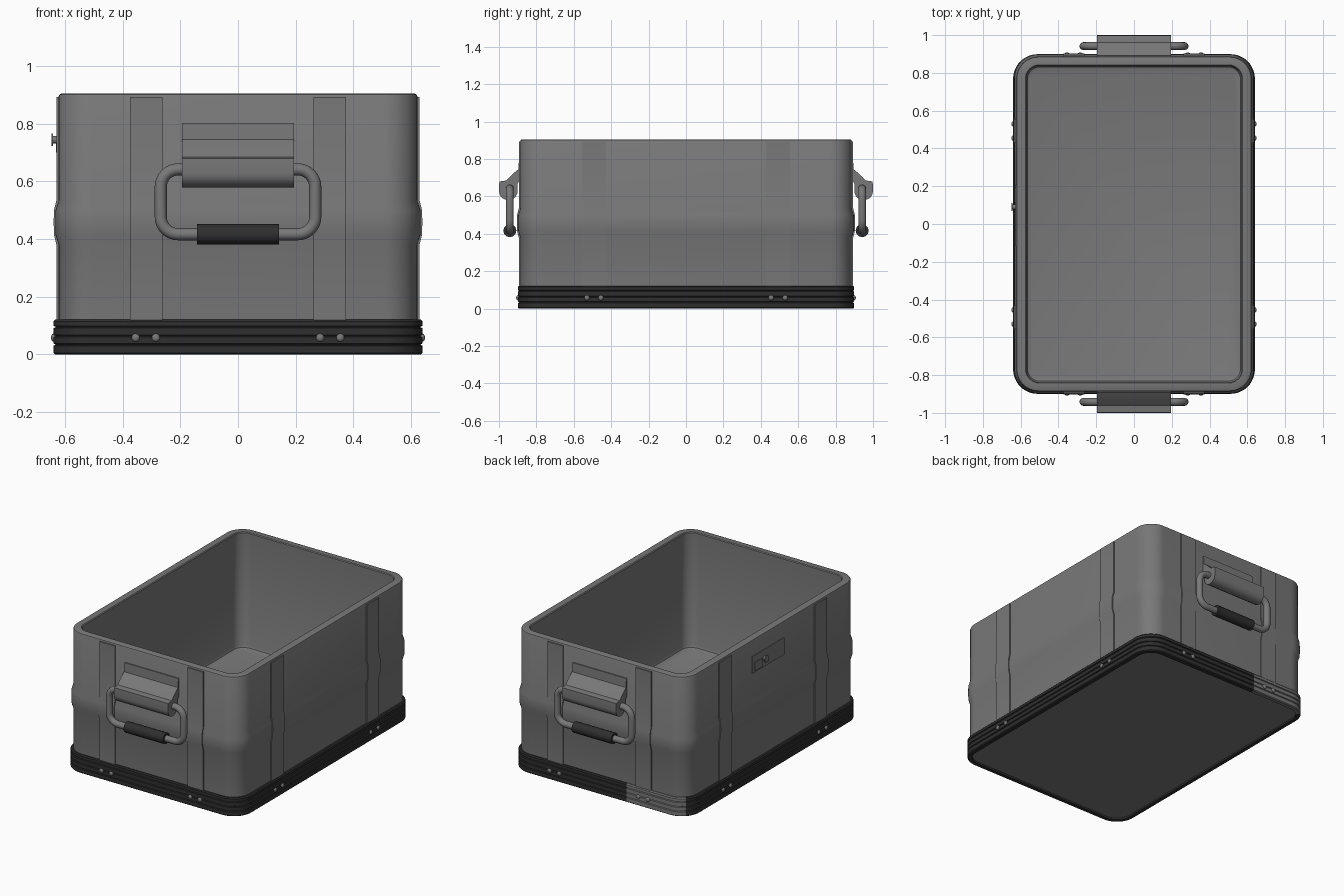
import bpy, bmesh, math
from mathutils import Matrix, Vector

if "Cube" in bpy.data.objects:
    bpy.data.objects.remove(bpy.data.objects["Cube"])


def material(name, v):
    m = bpy.data.materials.new(name)
    m.diffuse_color = (v, v, v, 1)
    m.use_nodes = True
    m.node_tree.nodes["Principled BSDF"].inputs["Base Color"].default_value = m.diffuse_color
    return m


GREY = material("metal grey", 0.19)
DARK = material("dark rubber", 0.028)


def finish(bm, name, *mats, smooth=True):
    bmesh.ops.recalc_face_normals(bm, faces=bm.faces)
    me = bpy.data.meshes.new(name)
    bm.to_mesh(me)
    bm.free()
    ob = bpy.data.objects.new(name, me)
    bpy.context.collection.objects.link(ob)
    for m in mats:
        me.materials.append(m)
    if smooth:
        bpy.ops.object.select_all(action='DESELECT')
        ob.select_set(True)
        bpy.context.view_layer.objects.active = ob
        bpy.ops.object.shade_smooth_by_angle(angle=math.radians(35))
    return ob


def rounded_rect(hx, hy, r, seg=12):
    pts = []
    for i, (sx, sy) in enumerate(((1, 1), (-1, 1), (-1, -1), (1, -1))):
        for k in range(seg + 1):
            a = math.pi / 2 * (i + k / seg)
            pts.append((sx * (hx - r) + r * math.cos(a), sy * (hy - r) + r * math.sin(a)))
    return pts


def loft(bm, rings, closed=False):
    """Bridge rounded-rectangle rings (hx, hy, r, z)."""
    loops = [[bm.verts.new((x, y, z)) for x, y in rounded_rect(hx, hy, r)]
             for hx, hy, r, z in rings]
    n = len(loops[0])
    pairs = list(zip(loops, loops[1:])) + ([(loops[-1], loops[0])] if closed else [])
    for a, b in pairs:
        for i in range(n):
            j = (i + 1) % n
            bm.faces.new((a[i], a[j], b[j], b[i]))
    if not closed:
        bm.faces.new(loops[0])
        bm.faces.new(loops[-1])


def prism(profile, t0, t1, name, turn, mat=GREY):
    """Extrude an (outward, z) profile along x; outward is -y, then turned about z."""
    bm = bmesh.new()
    a = [bm.verts.new((t0, -d, z)) for d, z in profile]
    b = [bm.verts.new((t1, -d, z)) for d, z in profile]
    n = len(a)
    for i in range(n):
        j = (i + 1) % n
        bm.faces.new((a[i], a[j], b[j], b[i]))
    bm.faces.new(a)
    bm.faces.new(b)
    bm.transform(Matrix.Rotation(turn, 4, 'Z'))
    return finish(bm, name, mat)


# Body shell with a raised belt round the middle, open top
HX, HY = 0.622, 0.886
BELT = [(0.0, 0.38), (0.011, 0.415), (0.012, 0.46), (0.011, 0.50), (0.0, 0.535)]
wall = [(0, 0.012)] + BELT + [(0, 0.896), (-0.003, 0.902), (-0.009, 0.905)]
rings = [(HX + o, HY + o, 0.115 + o, z) for o, z in wall]
rings += [(0.575, 0.843, 0.075, 0.905), (0.57, 0.838, 0.07, 0.90),
          (0.57, 0.838, 0.07, 0.17), (0.564, 0.832, 0.066, 0.156), (0.55, 0.818, 0.06, 0.15)]
bm = bmesh.new()
loft(bm, rings)
finish(bm, "box_body", GREY)

# Ribbed base band, one stretch of it grey at the back left
BX, BY = 0.64, 0.899
outer = [(-0.006, 0.0), (0, 0.005)]
for z in (0.034, 0.064, 0.095):
    outer += [(0, z - 0.004), (-0.006, z - 0.001), (-0.006, z + 0.001), (0, z + 0.004)]
outer += [(0, 0.115), (-0.006, 0.121), (-0.03, 0.121), (-0.03, 0.0)]
bm = bmesh.new()
loft(bm, [(BX + o, BY + o, 0.13 + o, z) for o, z in outer], closed=True)
bmesh.ops.bisect_plane(bm, geom=bm.verts[:] + bm.edges[:] + bm.faces[:],
                       plane_co=(-0.2, 0, 0), plane_no=(1, 0, 0))
for f in bm.faces:
    c = f.calc_center_median()
    if c.y > 0.5 and c.x < -0.2 and BY - c.y < BX + c.x:
        f.material_index = 1
finish(bm, "base_band", DARK, GREY)


# Vertical straps that follow the belt, two per side
def strap_profile(base):
    line = [(0.0, 0.115)] + BELT + [(0.0, 0.893)]
    return ([(base + 0.008 + o * 0.8, z) for o, z in line]
            + [(base - 0.01, z) for o, z in reversed(line)])


SIDES = [("front", 0, HY, BY, 0.262, 0.374, (0.285, 0.355)),
         ("right", math.pi / 2, HX, BX, 0.428, 0.555, (0.455, 0.53)),
         ("back", math.pi, HY, BY, 0.262, 0.374, (0.285, 0.355)),
         ("left", -math.pi / 2, HX, BX, 0.428, 0.555, (0.455, 0.53))]
for side, turn, base, band, t0, t1, bolts in SIDES:
    for s, tag in ((1, "a"), (-1, "b")):
        prism(strap_profile(base), s * t0, s * t1, f"{side}_strap_{tag}", turn)
    # Round bolt heads on the base band
    bm = bmesh.new()
    for t in bolts:
        for s in (1, -1):
            m = (Matrix.Rotation(turn, 4, 'Z') @ Matrix.Translation((s * t, -band, 0.058))
                 @ Matrix.Diagonal((1, 0.65, 1, 1)))
            bmesh.ops.create_uvsphere(bm, u_segments=16, v_segments=10, radius=0.014, matrix=m)
    finish(bm, f"{side}_bolts", GREY)

# Handles: bracket, wire loop and dark grip at front and back
TY, TOP, BOTTOM = 0.942, 0.642, 0.417


def tube(name, pts, radius, cyclic, mat, turn):
    cu = bpy.data.curves.new(name, 'CURVE')
    cu.dimensions = '3D'
    cu.bevel_depth = radius
    cu.bevel_resolution = 4
    cu.use_fill_caps = True
    sp = cu.splines.new('POLY')
    sp.points.add(len(pts) - 1)
    rot = Matrix.Rotation(turn, 3, 'Z')
    for p, co in zip(sp.points, pts):
        p.co = (*(rot @ Vector(co)), 1)
    sp.use_cyclic_u = cyclic
    ob = bpy.data.objects.new(name, cu)
    bpy.context.collection.objects.link(ob)
    cu.materials.append(mat)
    bpy.ops.object.select_all(action='DESELECT')
    ob.select_set(True)
    bpy.context.view_layer.objects.active = ob
    bpy.ops.object.convert(target='MESH')
    bpy.ops.object.shade_smooth_by_angle(angle=math.radians(40))


bracket = [(0.88, 0.803), (0.893, 0.803), (0.896, 0.745), (0.925, 0.722), (0.962, 0.685), (0.998, 0.68)]
bracket += [(0.95 + 0.05 * math.cos(a), 0.63 + 0.05 * math.sin(a))
            for a in (-math.pi * k / 10 for k in range(11))]
bracket += [(0.902, 0.665), (0.88, 0.70)]
mid = (TOP + BOTTOM) / 2
loop = [(x, -TY, mid + z) for x, z in rounded_rect(0.268, (TOP - BOTTOM) / 2, 0.06, 8)]
for side, turn in (("front", 0), ("back", math.pi)):
    prism(bracket, -0.195, 0.195, f"{side}_handle_bracket", turn)
    tube(f"{side}_handle_loop", loop, 0.021, True, GREY, turn)
    tube(f"{side}_handle_grip", [(-0.142, -TY, BOTTOM), (0.142, -TY, BOTTOM)],
         0.035, False, DARK, turn)


# Latch plate with tab and knob on the left side
def box(bm, x0, x1, y0, y1, z0, z1):
    m = (Matrix.Translation(((x0 + x1) / 2, (y0 + y1) / 2, (z0 + z1) / 2))
         @ Matrix.Diagonal((x1 - x0, y1 - y0, z1 - z0, 1)))
    bmesh.ops.create_cube(bm, size=1, matrix=m)


bm = bmesh.new()
box(bm, -0.627, -0.61, -0.12, 0.21, 0.69, 0.80)
box(bm, -0.632, -0.61, 0.115, 0.19, 0.70, 0.755)
finish(bm, "latch_plate", GREY, smooth=False)
bm = bmesh.new()
for x, r, d in ((-0.633, 0.013, 0.02), (-0.645, 0.022, 0.006)):
    bmesh.ops.create_cone(bm, cap_ends=True, segments=20, radius1=r, radius2=r, depth=d,
                          matrix=Matrix.Translation((x, 0.09, 0.745)) @ Matrix.Rotation(math.pi / 2, 4, 'Y'))
finish(bm, "latch_knob", GREY)
